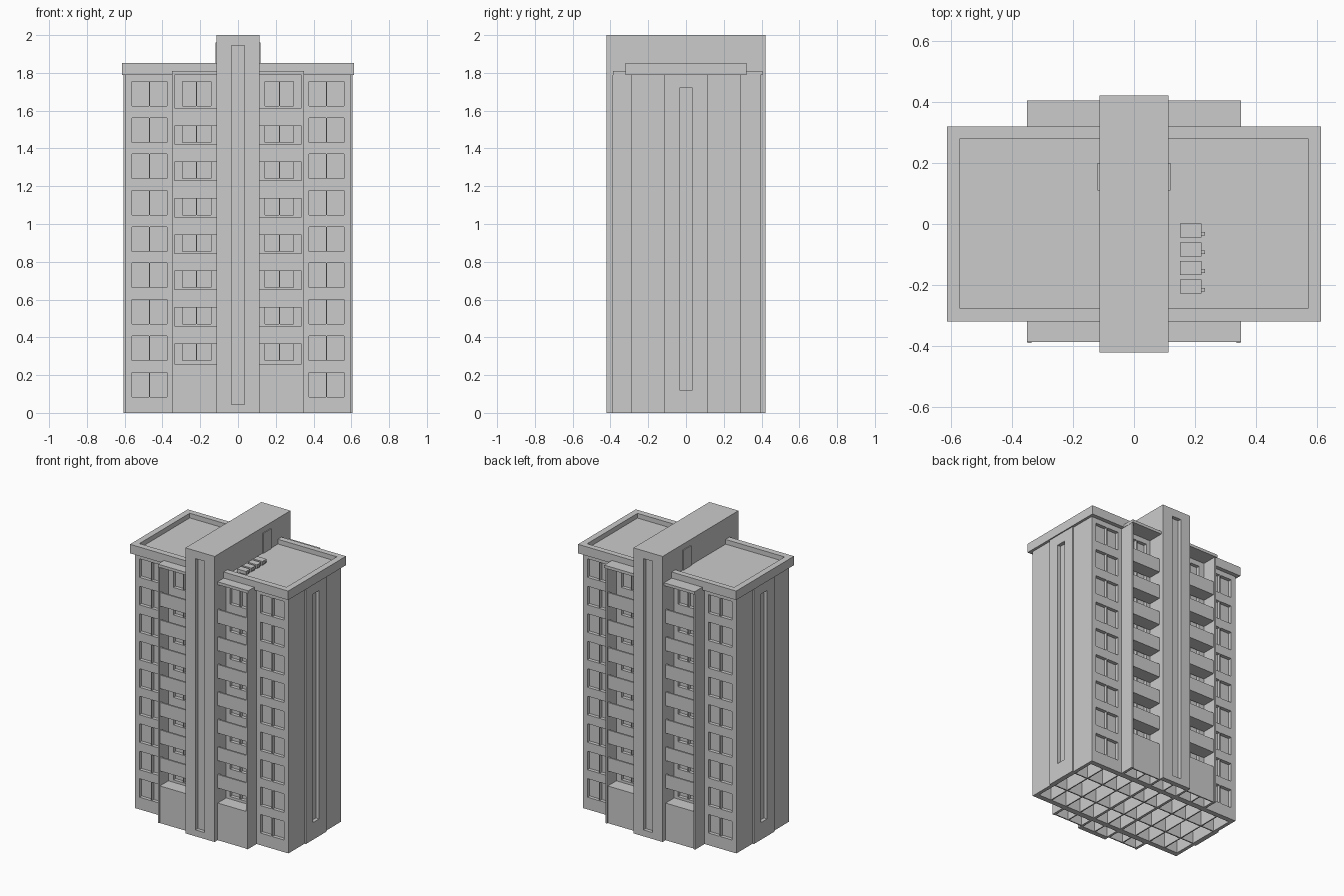
import bpy

if "Cube" in bpy.data.objects:
    bpy.data.objects.remove(bpy.data.objects["Cube"])

FLOOR = 0.1925          # storey height
ROWS = 9


def boxes(name, spans):
    """One mesh made of axis-aligned boxes given as (x0, x1, y0, y1, z0, z1)."""
    verts, faces = [], []
    for x0, x1, y0, y1, z0, z1 in spans:
        x0, x1 = sorted((x0, x1))
        y0, y1 = sorted((y0, y1))
        b = len(verts)
        verts += [(x, y, z) for z in (z0, z1)
                  for x, y in ((x0, y0), (x1, y0), (x1, y1), (x0, y1))]
        faces += [(b + 3, b + 2, b + 1, b), (b + 4, b + 5, b + 6, b + 7)]
        faces += [(b + i, b + (i + 1) % 4, b + 4 + (i + 1) % 4, b + 4 + i)
                  for i in range(4)]
    me = bpy.data.meshes.new(name)
    me.from_pydata(verts, [], faces)
    ob = bpy.data.objects.new(name, me)
    bpy.context.collection.objects.link(ob)
    return ob


def cut(ob, spans):
    """Subtract a set of separate boxes and remove the cutter."""
    cutter = boxes(ob.name + "_cutter", spans)
    cutter.hide_render = True
    mod = ob.modifiers.new("openings", 'BOOLEAN')
    mod.operation = 'DIFFERENCE'
    mod.solver = 'EXACT'
    mod.object = cutter
    bpy.context.view_layer.objects.active = ob
    bpy.ops.object.modifier_apply(modifier=mod.name)
    bpy.data.objects.remove(cutter)


def cells(xs, ys, top, t=0.004):
    """Open cells underneath, leaving thin partitions between them."""
    return [(a + t, b - t, c + t, d - t, -0.05, top)
            for a, b in zip(xs, xs[1:]) for c, d in zip(ys, ys[1:])]


# main block: windows on front and back, end slots, hollow ground storey
openings = []
for row in range(ROWS):
    z0 = 0.085 + row * FLOOR
    panes = [(0.377, 0.465), (0.471, 0.56)]
    if row > 0:
        panes += [(0.143, 0.217), (0.223, 0.295)]
    for s in (-1, 1):
        for f in (-1, 1):
            openings += [(s * a, s * b, f * 0.268, f * 0.35, z0, z0 + 0.13)
                         for a, b in panes]
for s in (-1, 1):
    openings.append((s * 0.58, s * 0.65, -0.035, 0.035, 0.12, 1.72))
openings += cells([-0.575, -0.47, -0.345, -0.23, -0.115, 0, 0.115, 0.23, 0.345, 0.47, 0.575],
                  [-0.26, -0.1, 0.1, 0.26], 0.2)
body = boxes("main_block", [(-0.595, 0.595, -0.292, 0.292, 0, 1.80)])
cut(body, openings)

# raised end panels, framing the tall slot
for s, side in ((-1, "left"), (1, "right")):
    a, b = s * 0.595, s * 0.605
    boxes(side + "_end_panel", [(a, b, -0.113, -0.035, 0, 1.79),
                                (a, b, 0.035, 0.113, 0, 1.79),
                                (a, b, -0.035, 0.035, 0, 0.12),
                                (a, b, -0.035, 0.035, 1.72, 1.79)])

# flat roof with raised edge
boxes("roof_slab", [(-0.6, 0.6, -0.31, 0.31, 1.79, 1.82)])
boxes("roof_parapet", [(-0.613, 0.613, -0.32, -0.277, 1.79, 1.853),
                       (-0.613, 0.613, 0.28, 0.32, 1.79, 1.853),
                       (-0.613, -0.57, -0.277, 0.28, 1.79, 1.853),
                       (0.57, 0.613, -0.277, 0.28, 1.79, 1.853)])

# central tower slab with a tall slot on each face
tower = boxes("stair_tower", [(-0.113, 0.113, -0.42, 0.42, 0, 2.0)])
cut(tower, [(-0.035, 0.035, f * 0.395, f * 0.5, 0.045, 1.945) for f in (-1, 1)]
    + cells([-0.105, 0, 0.105], [-0.39, -0.28, -0.1, 0.1, 0.28, 0.39], 0.2))
for s, side in ((-1, "left"), (1, "right")):
    boxes(side + "_roof_door", [(s * 0.11, s * 0.119, 0.11, 0.20, 1.82, 1.96)])

# balcony bays: fin wall, top slab, solid base and balconies
for f, face, fin, slab, base in ((-1, "front", 0.39, 0.387, 0.386),
                                 (1, "back", 0.395, 0.405, 0.387)):
    for s, side in ((-1, "left"), (1, "right")):
        tag = face + "_" + side
        boxes(tag + "_fin_wall", [(s * 0.335, s * 0.348, f * 0.285, f * fin, 0, 1.79)])
        boxes(tag + "_bay_top", [(s * 0.11, s * 0.35, f * 0.285, f * slab, 1.79, 1.81)])
        block = boxes(tag + "_bay_base", [(s * 0.11, s * 0.338, f * 0.29, f * base, 0, 0.26)])
        xs = sorted([s * 0.113, s * 0.225, s * 0.334])
        cut(block, cells(xs, sorted([f * 0.292, f * (base - 0.004)]), 0.2))
        parts = []
        for row in range(1, ROWS):
            z = 0.365 + (row - 1) * FLOOR
            if row < ROWS - 1:
                parts += [(s * 0.11, s * 0.338, f * 0.29, f * (base - 0.01), z, z + 0.012),
                          (s * 0.11, s * 0.338, f * (base - 0.012), f * base, z, z + 0.095)]
        boxes(tag + "_balconies", parts)

# rooftop cooling units with feet and a pipe stub
for i in range(4):
    y = -0.022 - i * 0.061
    boxes("cooling_unit_%d" % (i + 1),
          [(0.15, 0.221, y - 0.023, y + 0.023, 1.828, 1.85),
           (0.155, 0.165, y - 0.02, y + 0.02, 1.818, 1.829),
           (0.206, 0.216, y - 0.02, y + 0.02, 1.818, 1.829),
           (0.22, 0.232, y + 0.008 - 0.024 + 0.0, y - 0.004, 1.832, 1.844)])
